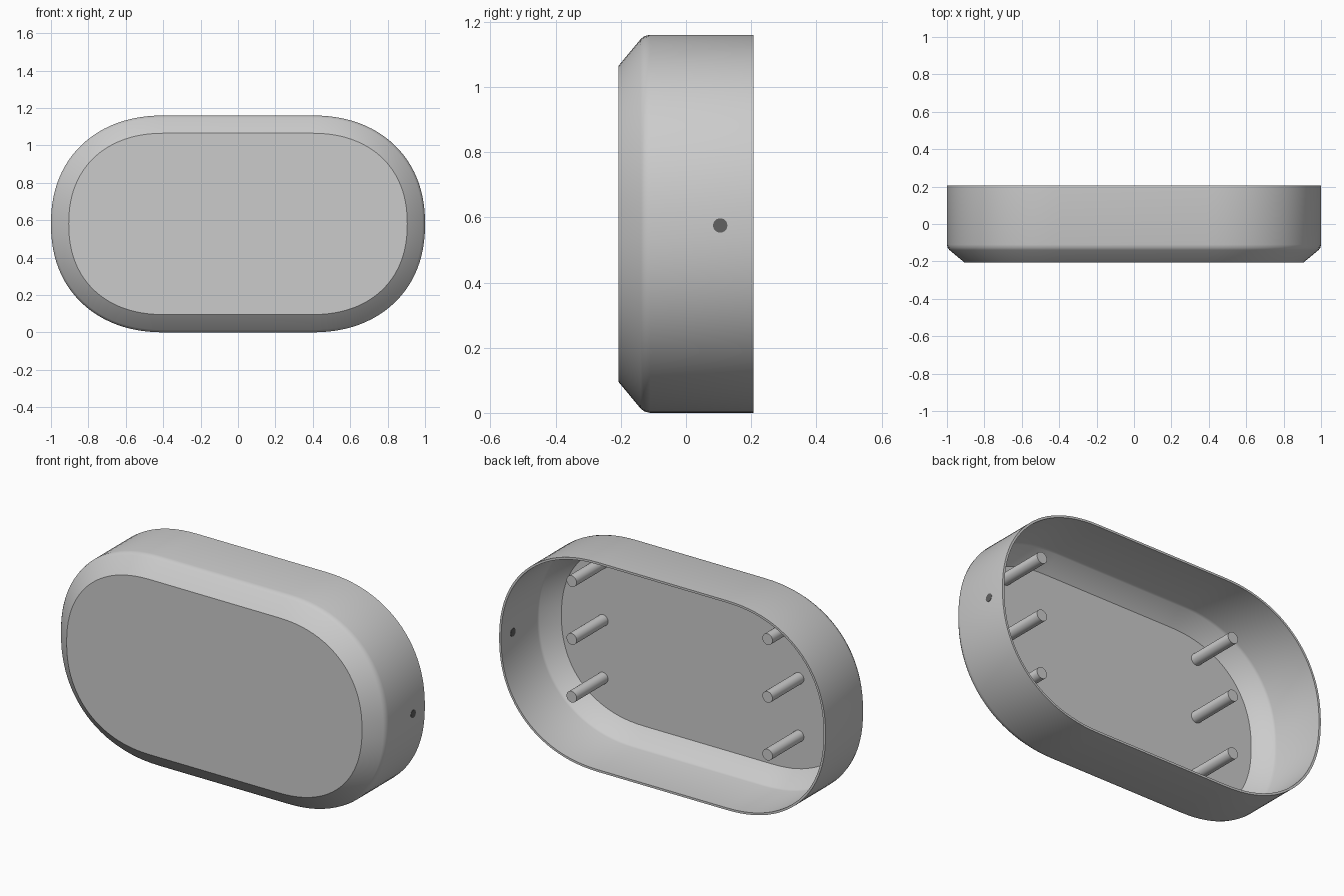
import bpy, bmesh
from math import sin, cos, pi, radians

cube = bpy.data.objects.get("Cube")
if cube:
    bpy.data.objects.remove(cube, do_unlink=True)

HALF_H = 0.58      # half height of the case
FLAT = 0.39        # half length of the straight top and bottom runs
END = 1 - FLAT     # reach of each rounded end
POWER = 2.2        # slightly fuller than a circle
FRONT, BACK = -0.207, 0.207
WALL = 0.012


def material(name, value):
    mat = bpy.data.materials.new(name)
    mat.use_nodes = True
    color = (value, value, value, 1)
    mat.diffuse_color = color
    mat.node_tree.nodes["Principled BSDF"].inputs["Base Color"].default_value = color
    return mat


def finish(bm, name, mat):
    bmesh.ops.recalc_face_normals(bm, faces=bm.faces)
    mesh = bpy.data.meshes.new(name)
    bm.to_mesh(mesh)
    bm.free()
    mesh.materials.append(mat)
    obj = bpy.data.objects.new(name, mesh)
    bpy.context.collection.objects.link(obj)
    bpy.ops.object.select_all(action="DESELECT")
    obj.select_set(True)
    bpy.context.view_layer.objects.active = obj
    bpy.ops.object.shade_smooth_by_angle(angle=radians(30))
    return obj


def outline(inset, steps=24):
    """Rounded oblong outline, moved inward along its normals."""
    quarter = []
    for i in range(steps + 1):
        t = pi / 2 * i / steps
        c, s = max(cos(t), 0), sin(t)
        if i == steps:
            c = 0
        nx, nz = c ** (2 - 2 / POWER) / END, s ** (2 - 2 / POWER) / HALF_H
        size = (nx * nx + nz * nz) ** 0.5
        quarter.append((FLAT + END * c ** (2 / POWER) - inset * nx / size,
                        HALF_H * s ** (2 / POWER) - inset * nz / size))
    half = quarter + [(-x, z) for x, z in reversed(quarter)]
    return half + [(-x, -z) for x, z in half[1:-1]]


def cylinder(name, start, end, radius, mat, sides=24):
    axis = end - start
    bm = bmesh.new()
    bmesh.ops.create_cone(bm, cap_ends=True, segments=sides, radius1=radius,
                          radius2=radius, depth=axis.length)
    turn = axis.to_track_quat("Z", "Y").to_matrix().to_4x4()
    bmesh.ops.transform(bm, matrix=Matrix.Translation((start + end) / 2) @ turn,
                        verts=bm.verts)
    return finish(bm, name, mat)


from mathutils import Matrix, Vector

grey = material("plain grey", 0.6)
dark = material("dark grey", 0.12)

# Hollow case: outer front cap, sloped edge, wall, rim, then back down inside
profile = [(0.095, FRONT), (0.013, -0.139), (0.004, -0.127), (0, -0.11), (0, BACK),
           (WALL, BACK), (WALL, -0.108), (0.017, -0.122), (0.1, FRONT + WALL)]
bm = bmesh.new()
rings = [[bm.verts.new((x, y, z + HALF_H)) for x, z in outline(inset)]
         for inset, y in profile]
for a, b in zip(rings, rings[1:]):
    for i in range(len(a)):
        j = (i + 1) % len(a)
        bm.faces.new((a[i], a[j], b[j], b[i]))
bm.faces.new(rings[0])
bm.faces.new(rings[-1])
finish(bm, "case_shell", grey)

# Six mounting posts standing on the inside of the front plate
for side, x in (("right", -0.555), ("left", 0.645)):
    for level, z in (("lower", 0.30), ("middle", 0.62), ("upper", 0.94)):
        cylinder(f"post_{side}_{level}", Vector((x, FRONT + 0.004, z)),
                 Vector((x, 0.08, z)), 0.031, grey)

# Small cable port through the left end wall
cylinder("cable_port", Vector((1 - WALL - 0.003, 0.105, 0.575)),
         Vector((1.001, 0.105, 0.575)), 0.022, dark)
